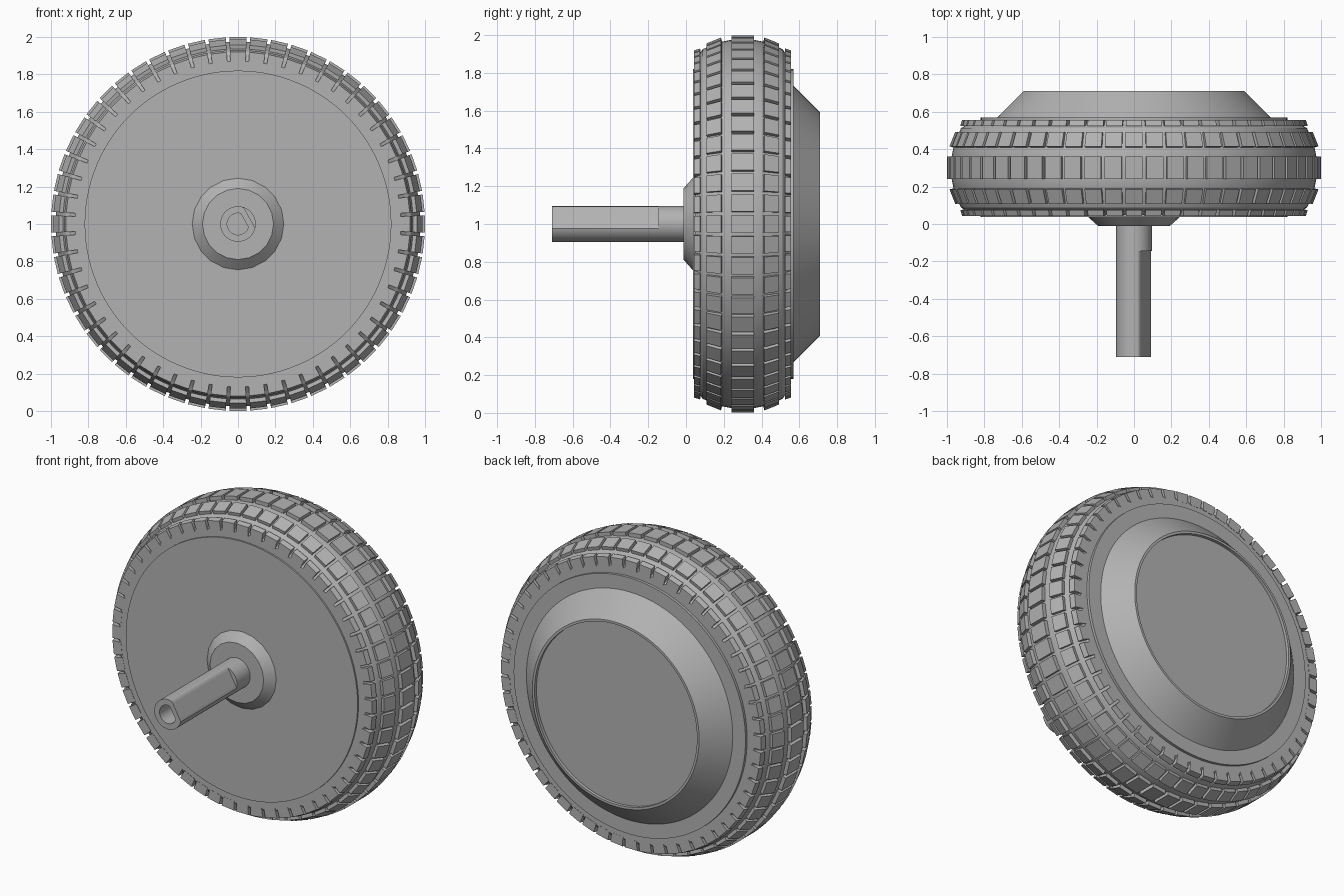
import bpy, bmesh, math

if "Cube" in bpy.data.objects:
    bpy.data.objects.remove(bpy.data.objects["Cube"])

SEG = 112          # sides of the large round parts
COUNT = 56         # tread blocks per row
MID = 0.3          # middle plane of the tyre along y

grey = bpy.data.materials.new("mid grey")
grey.diffuse_color = (0.45, 0.45, 0.45, 1)
grey.use_nodes = True
grey.node_tree.nodes["Principled BSDF"].inputs["Base Color"].default_value = grey.diffuse_color


def finish(name, bm, smooth=True):
    bmesh.ops.remove_doubles(bm, verts=bm.verts, dist=1e-5)
    bmesh.ops.recalc_face_normals(bm, faces=bm.faces)
    mesh = bpy.data.meshes.new(name)
    bm.to_mesh(mesh)
    bm.free()
    obj = bpy.data.objects.new(name, mesh)
    bpy.context.collection.objects.link(obj)
    mesh.materials.append(grey)
    if smooth:
        bpy.ops.object.select_all(action='DESELECT')
        obj.select_set(True)
        bpy.context.view_layer.objects.active = obj
        bpy.ops.object.shade_smooth_by_angle(angle=math.radians(25))
    return obj


def point(r, y, a):
    return (r * math.sin(a), y, 1 + r * math.cos(a))


def skin(name, rings, caps=True):
    """Join rings of points into a closed skin."""
    bm = bmesh.new()
    rows = [[bm.verts.new(p) for p in ring] for ring in rings]
    n = len(rows[0])
    for a, b in zip(rows, rows[1:]):
        for i in range(n):
            j = (i + 1) % n
            bm.faces.new((a[i], a[j], b[j], b[i]))
    if caps:
        bm.faces.new(rows[0])
        bm.faces.new(rows[-1])
    return finish(name, bm)


def lathe(name, profile, seg=SEG, caps=True):
    return skin(name, [[point(r, y, 2 * math.pi * i / seg) for i in range(seg)]
                       for r, y in profile], caps)


def tread_row(name, section, gap=0.17):
    """A ring of blocks, each a (radius, y) section swept over one pitch."""
    bm = bmesh.new()
    pitch = 2 * math.pi / COUNT
    half = pitch * (1 - gap) / 2
    for k in range(COUNT):
        a = k * pitch
        s0 = [bm.verts.new(point(r, y, a - half)) for r, y in section]
        s1 = [bm.verts.new(point(r, y, a + half)) for r, y in section]
        bm.faces.new(s0)
        bm.faces.new(s1)
        n = len(section)
        for i in range(n):
            j = (i + 1) % n
            bm.faces.new((s0[i], s0[j], s1[j], s1[i]))
    return finish(name, bm, smooth=False)


def mirrored(section):
    return [(r, 2 * MID - y) for r, y in section]


# Tyre carcass: a rounded band, symmetric about its middle plane
half_tyre = [(0.80, 0.047), (0.87, 0.047), (0.885, 0.062), (0.925, 0.088),
             (0.945, 0.13), (0.965, 0.19), (0.975, 0.24)]
lathe("tyre", half_tyre + mirrored(half_tyre)[::-1], caps=False)

# Tread blocks: centre, shoulder and edge rows
tread_row("centre_tread", [(0.96, 0.24), (1.0, 0.24), (1.0, 0.36), (0.96, 0.36)])
shoulder = [(0.92, 0.115), (0.957, 0.108), (0.988, 0.185), (0.95, 0.195)]
edge = [(0.86, 0.043), (0.92, 0.043), (0.93, 0.075), (0.88, 0.08)]
for side, change in (("front", list), ("back", mirrored)):
    tread_row(side + "_shoulder_tread", change(shoulder))
    tread_row(side + "_edge_tread", change(edge))

# Wheel disc filling the tyre, proud of it on both faces
lathe("wheel_disc", [(0.82, 0.037), (0.82, 0.57)])

# Motor cover on the back, with a shallow recessed end plate
lathe("motor_cover", [(0.73, 0.56), (0.73, 0.57), (0.59, 0.71),
                      (0.575, 0.71), (0.575, 0.69)])

# Tapered boss around the axle
lathe("axle_boss", [(0.245, 0.05), (0.245, 0.037), (0.19, -0.012)], seg=20)


# Axle: round root, D-shaped shaft with a D-shaped cable hole in its end
def d_ring(r, y, limit):
    nx, nz = math.cos(math.radians(29)), math.sin(math.radians(29))
    ring = []
    for i in range(48):
        x, _, z = point(r, y, 2 * math.pi * i / 48)
        over = max(0, x * nx + (z - 1) * nz - limit)
        ring.append((x - over * nx, y, z - over * nz))
    return ring


skin("axle", [d_ring(0.095, 0.0, 1), d_ring(0.095, -0.145, 1),
              d_ring(0.095, -0.145, 0.07), d_ring(0.095, -0.71, 0.07),
              d_ring(0.058, -0.71, 0.04), d_ring(0.058, -0.3, 0.04)])
